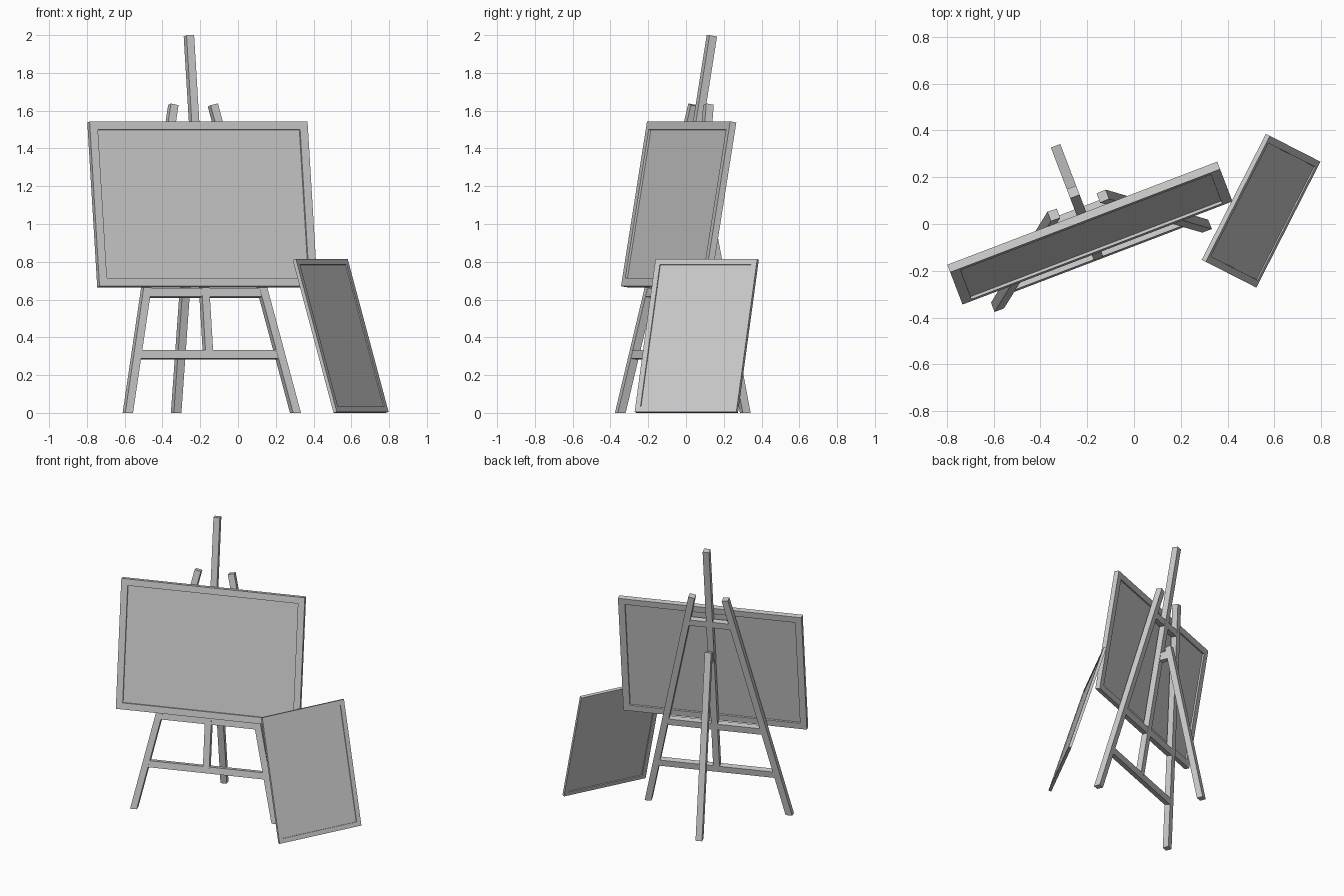
import bpy, bmesh
from math import radians, tan
from mathutils import Matrix, Vector

if "Cube" in bpy.data.objects:
    bpy.data.objects.remove(bpy.data.objects["Cube"])

TURN = Matrix.Rotation(radians(20.9), 4, 'Z')    # easel heading
TILT = radians(9.6)                              # easel lean
MID = -0.194                                     # easel centre line


def finish(name, bm):
    bmesh.ops.recalc_face_normals(bm, faces=bm.faces)
    me = bpy.data.meshes.new(name)
    bm.to_mesh(me)
    bm.free()
    ob = bpy.data.objects.new(name, me)
    bpy.context.collection.objects.link(ob)
    return ob


def on_plane(s, z):
    """Point in the easel's leaning mid plane, s from the centre line."""
    return Vector((MID + s, -0.117 + z * tan(TILT), z))


def beam(name, p0, p1, w=0.043, d=0.043, flat_foot=False, lean=TILT):
    """Rectangular bar from p0 to p1, w across and d deep."""
    axis = (p1 - p0).normalized()
    back = Matrix.Rotation(-lean, 3, 'X') @ Vector((0, 1, 0))
    side = back.cross(axis).normalized()
    back = axis.cross(side)
    bm = bmesh.new()
    bmesh.ops.create_cube(bm, size=1)
    for v in bm.verts:
        x, y, z = v.co
        v.co = p0.lerp(p1, z + 0.5) + side * x * w + back * y * d
        if flat_foot and z < 0:
            v.co -= axis * (v.co.z / axis.z)
    bm.transform(TURN)
    return finish(name, bm)


def framed_panel(name, width, height, thick, border, recess, matrix):
    """Board with a raised border on both faces; local back face at y = 0."""
    bm = bmesh.new()
    bmesh.ops.create_cube(bm, size=1)
    for v in bm.verts:
        v.co = (v.co.x * width, (v.co.y - 0.5) * thick, (v.co.z + 0.5) * height)
    bm.normal_update()
    for f in [f for f in bm.faces if abs(f.normal.y) > 0.9]:
        n = f.normal.copy()
        bmesh.ops.inset_individual(bm, faces=[f], thickness=border)
        # second ring forms the step down to the panel
        bmesh.ops.inset_individual(bm, faces=[f], thickness=0.0005)
        for v in f.verts:
            v.co -= n * recess
    bm.transform(matrix)
    return finish(name, bm)


# Front legs
for side, label in ((-1, "left"), (1, "right")):
    beam(f"front_leg_{label}", on_plane(side * 0.475, 0),
         on_plane(side * 0.112, 1.63), flat_foot=True)

# Cross bars between the legs
for label, z, h in (("lower", 0.307, 0.045), ("middle", 0.635, 0.047), ("upper", 1.43, 0.045)):
    half = 0.475 - 0.2227 * z
    beam(f"cross_bar_{label}", on_plane(-half, z), on_plane(half, z), w=h, d=0.04)

# Central mast
beam("mast", on_plane(0, 0.32), on_plane(0, 1.996))

# Rear prop leg and its hinge block
beam("rear_leg", Vector((MID, 0.41, 0)), Vector((MID, 0.163, 1.24)),
     flat_foot=True, lean=-radians(11.3))
beam("hinge_block", Vector((MID, 0.09, 1.18)), Vector((MID, 0.17, 1.18)), w=0.036, d=0.06, lean=radians(90))

# Large board resting on the easel
board_z = 0.665
framed_panel("board", 1.235, 0.885, 0.035, 0.063, 0.012,
             TURN @ Matrix.Translation((-0.19, -0.138 + board_z * tan(TILT), board_z))
             @ Matrix.Rotation(-TILT, 4, 'X'))

# Smaller canvas leaning beside it
framed_panel("leaning_canvas", 0.604, 0.845, 0.02, 0.043, 0.006,
             Matrix.Translation((0.643, 0.006, 0)) @ Matrix.Rotation(radians(63), 4, 'Z')
             @ Matrix.Rotation(radians(-16.7), 4, 'X'))
